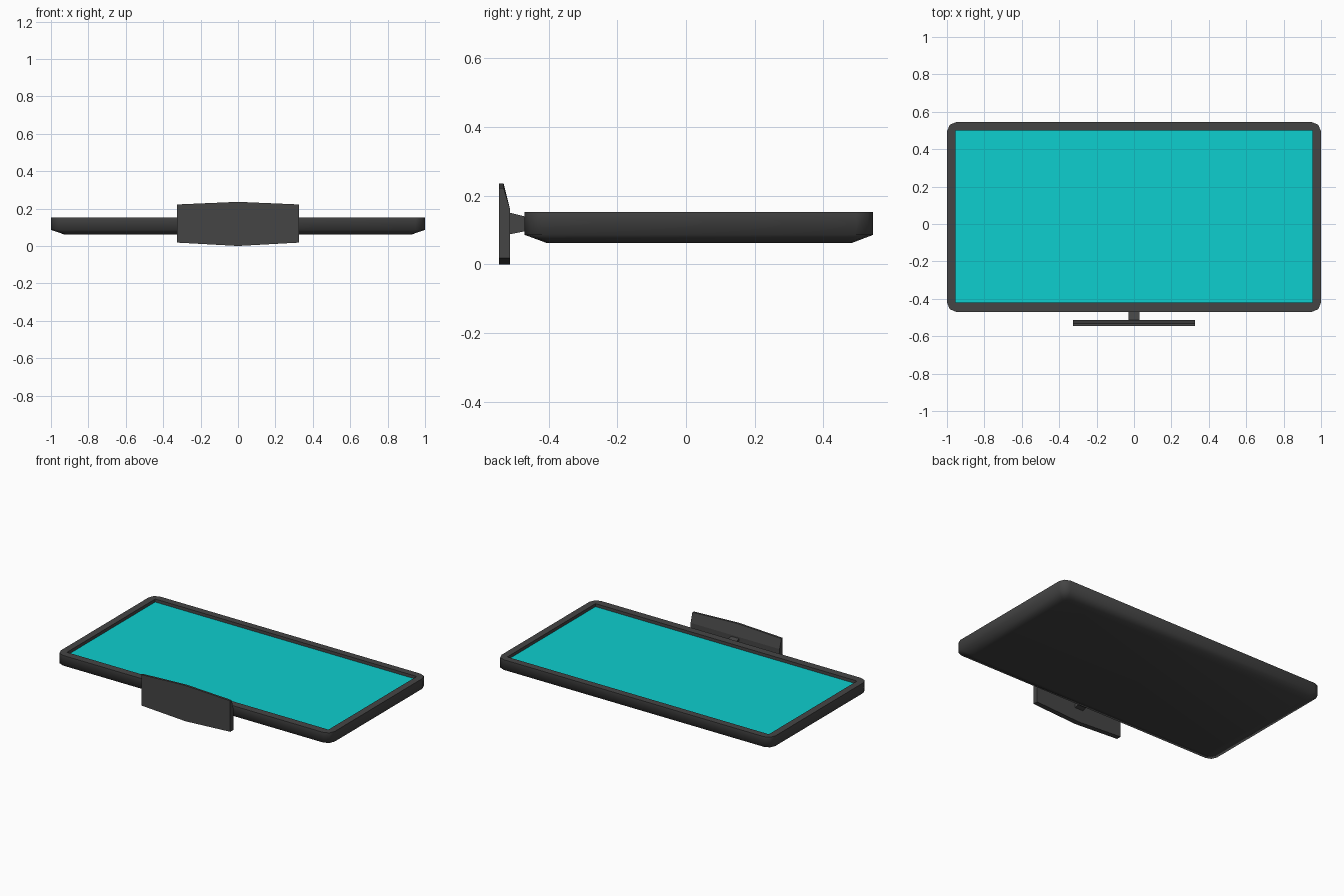
import bpy, bmesh, math

if "Cube" in bpy.data.objects:
    bpy.data.objects.remove(bpy.data.objects["Cube"])


def loft(name, rings, cap_start=True, cap_end=True, smooth=None):
    """Join rings of equal point count into one mesh."""
    bm = bmesh.new()
    loops = [[bm.verts.new(p) for p in ring] for ring in rings]
    n = len(loops[0])
    for a, b in zip(loops, loops[1:]):
        for i in range(n):
            j = (i + 1) % n
            bm.faces.new((a[i], a[j], b[j], b[i]))
    if cap_start:
        bm.faces.new(loops[0][::-1])
    if cap_end:
        bm.faces.new(loops[-1])
    bmesh.ops.remove_doubles(bm, verts=bm.verts, dist=1e-5)
    bmesh.ops.recalc_face_normals(bm, faces=bm.faces)
    mesh = bpy.data.meshes.new(name)
    bm.to_mesh(mesh)
    bm.free()
    obj = bpy.data.objects.new(name, mesh)
    bpy.context.collection.objects.link(obj)
    if smooth:
        bpy.ops.object.select_all(action='DESELECT')
        obj.select_set(True)
        bpy.context.view_layer.objects.active = obj
        bpy.ops.object.shade_smooth_by_angle(angle=math.radians(smooth))
    return obj


def rounded_ring(half_w, y0, y1, z, r):
    """Rectangle with two-segment rounded corners (r = 0 gives square ones)."""
    pts = []
    corners = ((half_w - r, y1 - r, 0), (-half_w + r, y1 - r, 90),
               (-half_w + r, y0 + r, 180), (half_w - r, y0 + r, 270))
    for cx, cy, start in corners:
        for k in range(3):
            a = math.radians(start + 45 * k)
            pts.append((cx + r * math.cos(a), cy + r * math.sin(a), z))
    return pts


# Housing: tapered back, straight sides, bezel and recess for the screen
TOP, PANEL = 0.153, 0.133
loft("housing", [
    rounded_ring(0.93, -0.405, 0.482, 0.062, 0.03),
    rounded_ring(1.0, -0.47, 0.545, 0.086, 0.05),
    rounded_ring(1.0, -0.47, 0.545, TOP, 0.05),
    rounded_ring(0.955, -0.42, 0.5, TOP, 0),
    rounded_ring(0.955, -0.42, 0.5, PANEL - 0.003, 0),
], smooth=75)

# Screen panel
cyan = bpy.data.materials.new("screen_cyan")
cyan.diffuse_color = (0.004, 0.62, 0.62, 1)
cyan.use_nodes = True
cyan.node_tree.nodes["Principled BSDF"].inputs["Base Color"].default_value = cyan.diffuse_color
dark = bpy.data.materials.new("dark_plastic")
dark.diffuse_color = (0.06, 0.06, 0.06, 1)
dark.use_nodes = True
dark.node_tree.nodes["Principled BSDF"].inputs["Base Color"].default_value = dark.diffuse_color
screen = loft("screen", [[(-0.955, -0.42, PANEL), (0.955, -0.42, PANEL),
                          (0.955, 0.5, PANEL), (-0.955, 0.5, PANEL)]],
              cap_start=False)
for p in screen.data.polygons:
    if p.normal.z < 0:
        screen.data.flip_normals()

# Stand foot: plate with pointed long edges and a bevelled rear face
def foot_section(x, low, high):
    return [(x, -0.545, low), (x, -0.545, high), (x, -0.531, high),
            (x, -0.512, 0.16), (x, -0.512, low)]

loft("stand_foot", [foot_section(-0.325, 0.018, 0.222),
                    foot_section(0, 0.0, 0.236),
                    foot_section(0.325, 0.018, 0.222)])

# Neck: narrows from the foot to the housing
def neck_section(y, low, high):
    return [(-0.03, y, low), (0.03, y, low), (0.03, y, high), (-0.03, y, high)]

loft("stand_neck", [neck_section(-0.52, 0.086, 0.152),
                    neck_section(-0.46, 0.098, 0.137)])

# Colours
for obj in bpy.context.collection.objects:
    obj.data.materials.append(cyan if obj.name == "screen" else dark)
